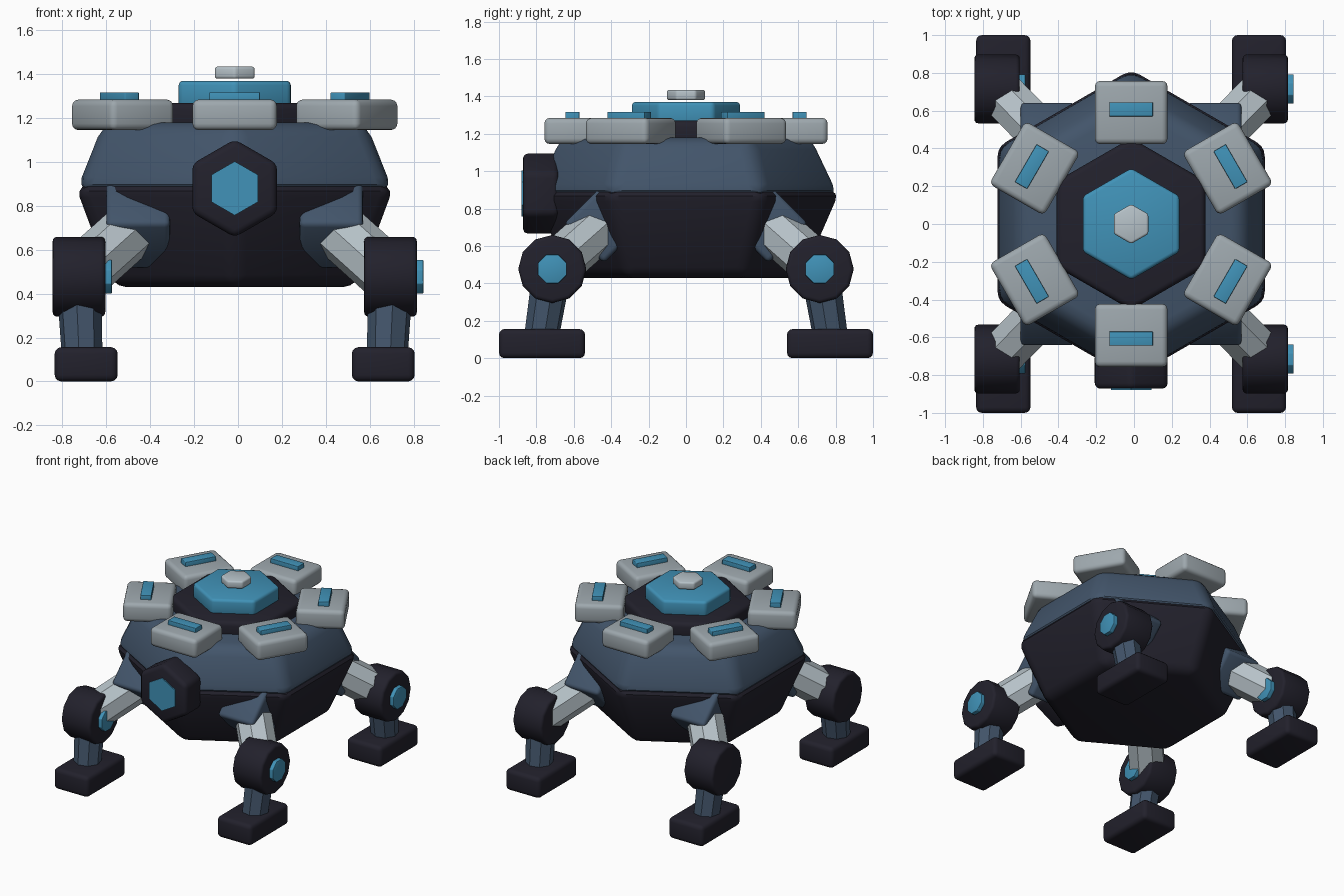
import bpy, math
from mathutils import Vector, Matrix

if "Cube" in bpy.data.objects:
    bpy.data.objects.remove(bpy.data.objects["Cube"])

CX = -0.015  # the body axis sits slightly off centre
RAD = math.radians


def material(name, rgb):
    m = bpy.data.materials.new(name)
    m.use_nodes = True
    m.diffuse_color = (*rgb, 1)
    m.node_tree.nodes["Principled BSDF"].inputs["Base Color"].default_value = (*rgb, 1)
    return m


DARK = material("dark charcoal", (0.016, 0.015, 0.025))
SLATE = material("slate blue", (0.055, 0.09, 0.145))
CYAN = material("bright cyan", (0.052, 0.29, 0.48))
GREY = material("pod grey", (0.34, 0.39, 0.42))
LIGHT = material("light grey", (0.47, 0.54, 0.58))


def finish(name, mat, bevel, segments=3):
    ob = bpy.context.object
    ob.name = name
    ob.data.name = name
    ob.data.materials.append(mat)
    if bevel:
        bpy.ops.object.transform_apply(location=False, rotation=False, scale=True)
        mod = ob.modifiers.new("rounded edges", "BEVEL")
        mod.width = bevel
        mod.segments = segments
        mod.limit_method = "ANGLE"
        mod.angle_limit = RAD(35)
        bpy.ops.object.modifier_apply(modifier=mod.name)
    bpy.ops.object.shade_smooth_by_angle(angle=RAD(32))
    return ob


def box(name, mat, loc, size, bevel, rot=(0, 0, 0)):
    bpy.ops.mesh.primitive_cube_add(size=1, location=loc, rotation=rot)
    bpy.context.object.scale = size
    return finish(name, mat, bevel)


def prism(name, mat, start, end, r1, r2, sides, bevel=0, turn=0.0):
    """Tapered prism between two points; turn spins it about its own axis."""
    a, b = Vector(start), Vector(end)
    bpy.ops.mesh.primitive_cone_add(vertices=sides, radius1=r1, radius2=r2, depth=(b - a).length)
    ob = bpy.context.object
    ob.data.transform(Matrix.Rotation(turn, 4, "Z"))
    ob.rotation_euler = (b - a).to_track_quat("Z", "Y").to_euler()
    ob.location = (a + b) / 2
    return finish(name, mat, bevel)


def stack(name, mat, z0, z1, r0, r1, bevel):
    return prism(name, mat, (CX, 0, z0), (CX, 0, z1), r0, r1, 6, bevel)


# Hull and the stacked turret on top
stack("lower_hull", DARK, 0.43, 0.895, 0.64, 0.84, 0.06)
stack("upper_hull", SLATE, 0.865, 1.18, 0.835, 0.69, 0.07)
stack("turret_collar", DARK, 1.13, 1.27, 0.455, 0.455, 0.03)
stack("turret_core", CYAN, 1.25, 1.37, 0.295, 0.295, 0.02)
stack("turret_knob", LIGHT, 1.38, 1.435, 0.105, 0.105, 0.012)

# Front badge with its lens
prism("front_badge", DARK, (CX, -0.68, 0.88), (CX, -0.872, 0.88), 0.223, 0.223, 6, 0.03)
prism("front_lens", CYAN, (CX, -0.86, 0.88), (CX, -0.88, 0.88), 0.123, 0.123, 6)

# Ring of six pods, each with a light strip
for i in range(6):
    a = RAD(60 * i)
    out = Vector((-math.sin(a), math.cos(a), 0))
    axis = Vector((CX, 0, 0))
    box(f"pod_{i + 1}", GREY, axis + out * 0.59 + Vector((0, 0, 1.215)),
        (0.385, 0.335, 0.14), 0.03, (0, 0, a))
    box(f"pod_strip_{i + 1}", CYAN, axis + out * 0.607 + Vector((0, 0, 1.295)),
        (0.23, 0.075, 0.045), 0.004, (0, 0, a))

# Four legs
for sx, side in ((1, "left"), (-1, "right")):
    for sy, end in ((-1, "front"), (1, "back")):
        tag = f"{end}_{side}"

        def at(x, y, z):
            return Vector((CX + sx * x, sy * y, z))

        knee = at(0.71, 0.715, 0.477)
        box(f"{tag}_hip", SLATE, at(0.44, 0.44, 0.72), (0.29, 0.3, 0.3), 0.025, (RAD(45), 0, 0))
        prism(f"{tag}_upper_leg", LIGHT, at(0.44, 0.44, 0.72), knee, 0.13, 0.13, 8, 0, RAD(22.5))
        half = Vector((0.12, 0, 0))
        prism(f"{tag}_knee", DARK, knee - half, knee + half, 0.182, 0.182, 12, 0.02)
        prism(f"{tag}_knee_disc", CYAN, knee + half * 0.9, knee + half * 1.25, 0.083, 0.083, 8,
              0.004, RAD(22.5))
        prism(f"{tag}_shin", SLATE, knee, at(0.695, 0.775, 0.1), 0.105, 0.093, 8, 0, RAD(22.5))
        box(f"{tag}_foot", DARK, at(0.677, 0.77, 0.078), (0.287, 0.46, 0.156), 0.03)
